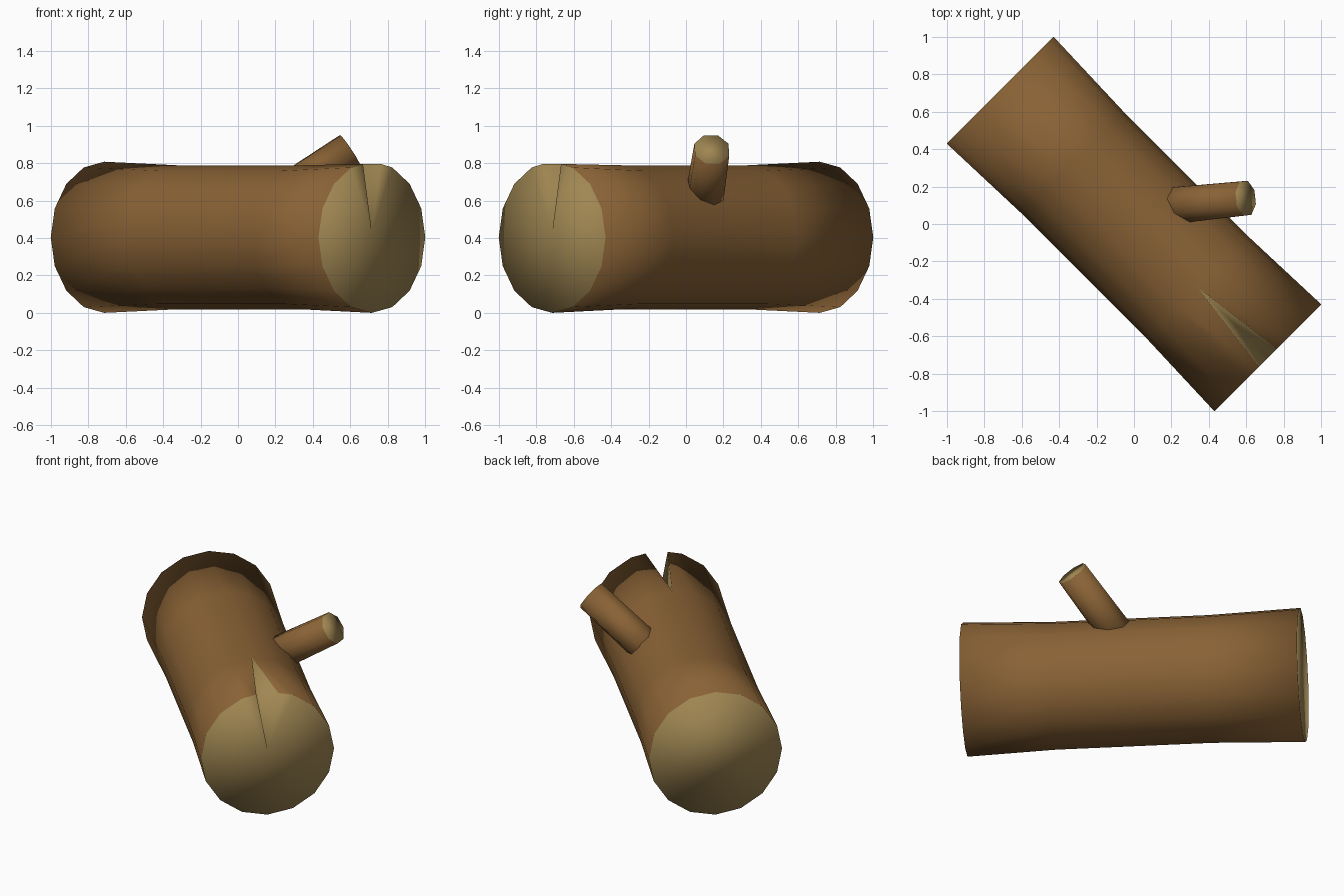
import bpy, bmesh, math
from mathutils import Vector

cube = bpy.data.objects.get("Cube")
if cube:
    bpy.data.objects.remove(cube, do_unlink=True)


def material(name, rgb):
    m = bpy.data.materials.new(name)
    m.use_nodes = True
    m.diffuse_color = (*rgb, 1)
    m.node_tree.nodes["Principled BSDF"].inputs["Base Color"].default_value = (*rgb, 1)
    return m


BARK = material("bark brown", (0.25, 0.122, 0.036))
WOOD = material("cut wood tan", (0.35, 0.24, 0.085))
UP = Vector((0, 0, 1))


def ring(bm, centre, u, v, radius, angles):
    return [bm.verts.new(centre + radius * (math.sin(a) * u + math.cos(a) * v)) for a in angles]


def bridge(bm, a, b):
    # Quads between two closed rings
    n = len(a)
    for i in range(n):
        bm.faces.new((a[i], a[(i + 1) % n], b[(i + 1) % n], b[i]))


def finish(bm, name):
    bmesh.ops.recalc_face_normals(bm, faces=bm.faces)
    for f in bm.faces:
        f.smooth = True
    mesh = bpy.data.meshes.new(name)
    bm.to_mesh(mesh)
    bm.free()
    mesh.materials.append(BARK)
    mesh.materials.append(WOOD)
    obj = bpy.data.objects.new(name, mesh)
    bpy.context.collection.objects.link(obj)


# Log: slightly waisted trunk lying diagonally, one end split by a wedge crack
axis = Vector((1, -1, 0)).normalized()
side = Vector((1, 1, 0)).normalized()
mid = Vector((0, 0, 0.404))
SIDES, HALF, R_END, R_MID = 16, 1.012, 0.404, 0.385
angles = [i * math.tau / SIDES for i in range(SIDES)]

bm = bmesh.new()
back = ring(bm, mid - axis * HALF, side, UP, R_END, angles)
waist_back = ring(bm, mid - axis * 0.46, side, UP, R_MID, angles)
waist_front = ring(bm, mid + axis * 0.48, side, UP, R_MID, angles)
gap = 0.17
front = ring(bm, mid + axis * HALF, side, UP, R_END - 0.006, [gap])
front += ring(bm, mid + axis * HALF, side, UP, R_END, angles[1:])
front += ring(bm, mid + axis * HALF, side, UP, R_END - 0.006, [-gap])
heart = bm.verts.new(mid + axis * HALF + UP * 0.026)

bridge(bm, back, waist_back)
bridge(bm, waist_back, waist_front)
for i in range(SIDES):
    bm.faces.new((waist_front[i], waist_front[(i + 1) % SIDES], front[i + 1], front[i]))

# Cut ends and crack walls
cut = [bm.faces.new(back)]
cut += [bm.faces.new((heart, front[i], front[i + 1])) for i in range(SIDES)]
cut += [bm.faces.new((waist_front[0], heart, edge)) for edge in (front[0], front[-1])]
for f in cut:
    f.material_index = 1
finish(bm, "log")

# Branch stub: eight-sided, rising out of the log
tip = Vector((0.597, 0.138, 0.873))
rise = Vector((0.83, 0.085, 0.56)).normalized()
across = UP.cross(rise).normalized()
above = rise.cross(across)
octagon = [(i + 0.5) * math.tau / 8 for i in range(8)]

bm = bmesh.new()
root = ring(bm, tip - rise * 0.6, across, above, 0.108, octagon)
end = ring(bm, tip, across, above, 0.099, octagon)
bridge(bm, root, end)
bm.faces.new(root)
bm.faces.new(end).material_index = 1
finish(bm, "branch_stub")
